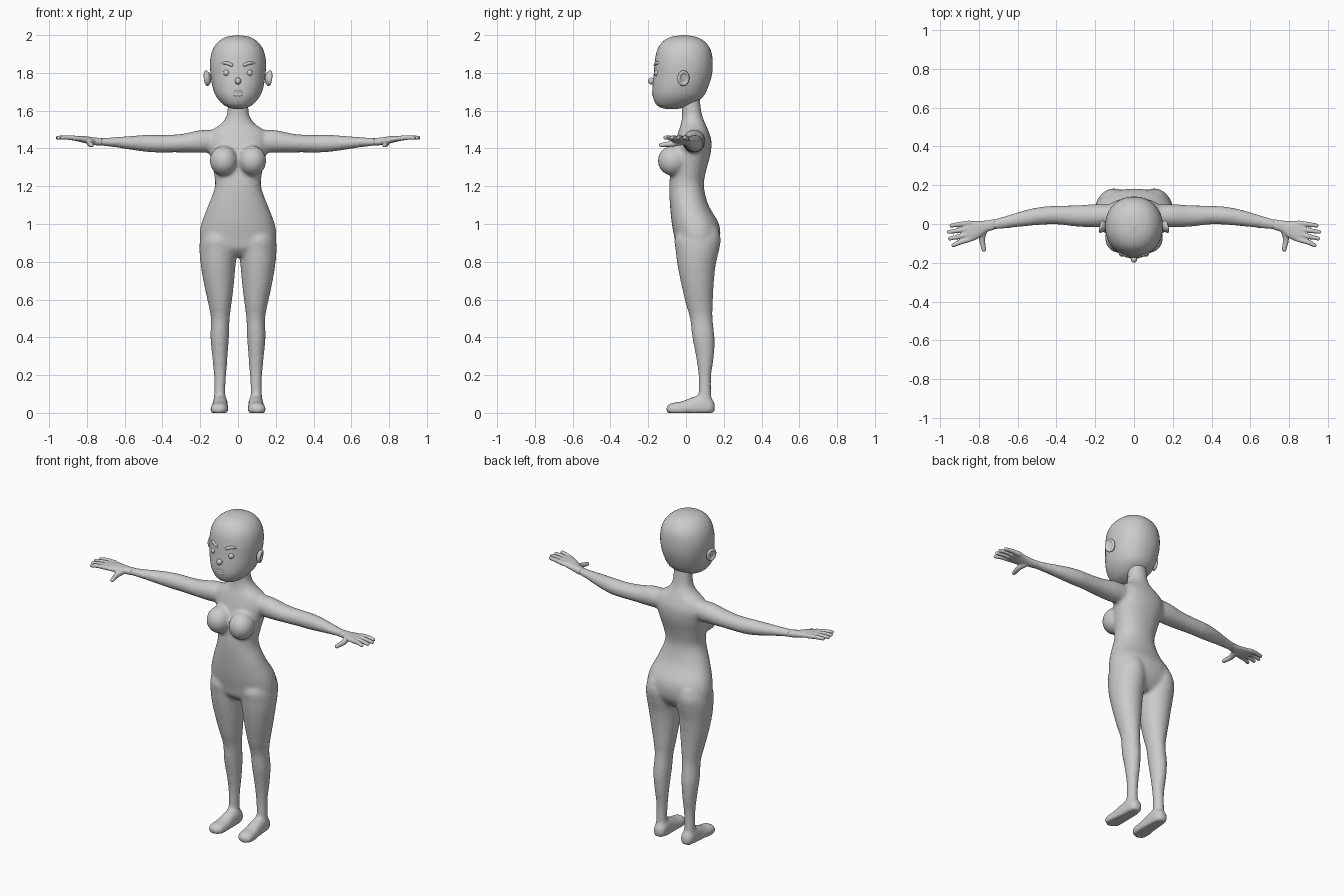
import bpy, bmesh, math
from mathutils import Vector, Matrix

skin = bpy.data.materials.new("plain grey")
skin.diffuse_color = (0.6, 0.6, 0.6, 1)


def spline(rows, steps=5):
    """Smoothly interpolate the cross-section rows."""
    rows = [Vector(r) for r in rows]
    p = [2 * rows[0] - rows[1]] + rows + [2 * rows[-1] - rows[-2]]
    out = []
    for i in range(1, len(p) - 2):
        a, b, c, d = p[i - 1:i + 3]
        for k in range(steps):
            t = k / steps
            out.append(0.5 * (2 * b + (c - a) * t + (2 * a - 5 * b + 4 * c - d) * t * t
                              + (3 * b - a - 3 * c + d) * t ** 3))
    return out + [rows[-1]]


def loft(bm, rows, axis="z", side=1, power=2.0, n=32, floor=None):
    """Rows are (position, centre a, radius a, centre b, radius b)."""
    rings = []
    for t, a, ra, b, rb in spline(rows):
        ring = []
        for k in range(n):
            w = math.tau * k / n
            c, s = math.cos(w), math.sin(w)
            u = a + max(ra, 0.001) * math.copysign(abs(c) ** (2 / power), c)
            v = b + max(rb, 0.001) * math.copysign(abs(s) ** (2 / power), s)
            co = {"z": (u, v, t), "x": (t, u, v), "y": (u, t, v)}[axis]
            z = co[2] if floor is None else max(co[2], floor)
            ring.append(bm.verts.new((co[0] * side, co[1], z)))
        rings.append(ring)
    faces = [bm.faces.new((p[k], p[(k + 1) % n], q[(k + 1) % n], q[k]))
             for p, q in zip(rings, rings[1:]) for k in range(n)]
    faces += [bm.faces.new(rings[0]), bm.faces.new(rings[-1])]
    bmesh.ops.recalc_face_normals(bm, faces=faces)


def ball(bm, centre, radii, rot=None):
    m = Matrix.Translation(centre) @ (rot or Matrix()) @ Matrix.Diagonal((*radii, 1))
    bmesh.ops.create_uvsphere(bm, u_segments=24, v_segments=16, radius=1, matrix=m)


def rod(bm, points, radii):
    """Round-ended limb through a few points."""
    rows = spline([(*p, r) for p, r in zip(points, radii)], 8)
    for x, y, z, r in rows:
        ball(bm, (x, y, z), (r, r, r))


def finish(bm, name, voxel=None, smooth=0):
    me = bpy.data.meshes.new(name)
    bm.to_mesh(me)
    bm.free()
    me.materials.append(skin)
    for f in me.polygons:
        f.use_smooth = True
    ob = bpy.data.objects.new(name, me)
    bpy.context.collection.objects.link(ob)
    if voxel:
        r = ob.modifiers.new("fuse", "REMESH")
        r.mode, r.voxel_size, r.use_smooth_shade = "VOXEL", voxel, True
        s = ob.modifiers.new("soften", "SMOOTH")
        s.factor, s.iterations = 0.5, smooth
    return ob


# Body: torso, neck, bust, arms, legs and feet fused into one skin
bm = bmesh.new()
loft(bm, [(0.83, 0, 0.10, 0.055, 0.07), (0.87, 0, 0.175, 0.055, 0.105),
          (0.92, 0, 0.203, 0.06, 0.12), (1.0, 0, 0.195, 0.05, 0.125),
          (1.1, 0, 0.157, 0.017, 0.102), (1.2, 0, 0.122, 0.003, 0.092),
          (1.28, 0, 0.13, 0.012, 0.094), (1.37, 0, 0.15, 0.03, 0.1),
          (1.44, 0, 0.16, 0.04, 0.095), (1.49, 0, 0.145, 0.04, 0.08),
          (1.53, 0, 0.09, 0.038, 0.065), (1.57, 0, 0.062, 0.033, 0.054),
          (1.62, 0, 0.055, 0.028, 0.05), (1.7, 0, 0.055, 0.02, 0.05)], power=2.2)
for s in (1, -1):
    ball(bm, (0.076 * s, -0.07, 1.335), (0.074, 0.08, 0.08))
    loft(bm, [(0.12, 0.045, 0.055, 1.44, 0.06), (0.2, 0.042, 0.06, 1.437, 0.06),
              (0.3, 0.042, 0.055, 1.428, 0.049), (0.4, 0.046, 0.048, 1.425, 0.046),
              (0.47, 0.043, 0.047, 1.426, 0.046), (0.55, 0.032, 0.043, 1.429, 0.039),
              (0.65, 0.012, 0.034, 1.433, 0.027), (0.73, -0.004, 0.027, 1.435, 0.021),
              (0.78, -0.015, 0.026, 1.437, 0.018)], "x", s)
    loft(bm, [(0.98, 0.105, 0.07, 0.07, 0.1), (0.92, 0.105, 0.095, 0.062, 0.122),
              (0.86, 0.104, 0.1, 0.06, 0.115), (0.78, 0.105, 0.092, 0.056, 0.101),
              (0.68, 0.101, 0.079, 0.061, 0.086), (0.58, 0.096, 0.062, 0.07, 0.072),
              (0.5, 0.094, 0.05, 0.081, 0.06), (0.4, 0.097, 0.049, 0.092, 0.059),
              (0.3, 0.096, 0.041, 0.1, 0.048), (0.2, 0.095, 0.033, 0.1, 0.034),
              (0.12, 0.097, 0.03, 0.1, 0.033), (0.04, 0.097, 0.034, 0.1, 0.036)], side=s)
    loft(bm, [(0.153, 0.094, 0.012, 0.03, 0.02), (0.14, 0.094, 0.033, 0.03, 0.04),
              (0.1, 0.094, 0.04, 0.035, 0.06), (0.04, 0.095, 0.042, 0.028, 0.058),
              (-0.02, 0.097, 0.047, 0.018, 0.044), (-0.07, 0.1, 0.047, 0.016, 0.038),
              (-0.095, 0.102, 0.034, 0.018, 0.026), (-0.105, 0.102, 0.01, 0.018, 0.01)],
         "y", s, 2.3, floor=0.0)
finish(bm, "body", 0.01, 9)

# Hands: flat palm, four fingers and a thumb
fingers = [(0.005, -0.008, 0.952), (-0.024, -0.041, 0.965), (-0.053, -0.075, 0.96), (-0.08, -0.11, 0.942)]
for s, label in ((1, "left"), (-1, "right")):
    bm = bmesh.new()
    loft(bm, [(0.72, -0.002, 0.027, 1.435, 0.02), (0.76, -0.012, 0.03, 1.438, 0.02),
              (0.8, -0.028, 0.044, 1.445, 0.019), (0.845, -0.038, 0.054, 1.452, 0.015),
              (0.882, -0.039, 0.052, 1.455, 0.011)], "x", s, 2.4)
    for y0, y1, tip in fingers:
        rod(bm, [(0.85 * s, y0, 1.453), (0.9 * s, (y0 + y1) / 2, 1.458), (tip * s - 0.01 * s, y1, 1.457)],
            [0.0135, 0.0125, 0.0105])
    rod(bm, [(0.775 * s, -0.03, 1.436), (0.784 * s, -0.075, 1.425), (0.775 * s, -0.132, 1.418)],
        [0.02, 0.016, 0.012])
    finish(bm, label + "_hand", 0.004, 4)

# Head
bm = bmesh.new()
loft(bm, [(1.608, 0, 0.005, -0.075, 0.01), (1.612, 0, 0.035, -0.075, 0.045),
          (1.63, 0, 0.075, -0.065, 0.09), (1.67, 0, 0.112, -0.044, 0.13),
          (1.72, 0, 0.133, -0.031, 0.146), (1.79, 0, 0.145, -0.017, 0.154),
          (1.86, 0, 0.148, -0.012, 0.153), (1.92, 0, 0.135, -0.011, 0.142),
          (1.965, 0, 0.104, -0.012, 0.112), (1.99, 0, 0.062, -0.012, 0.067),
          (2.0, 0, 0.004, -0.012, 0.004)], power=2.15, n=48)
finish(bm, "head")

# Ears: outer rim and sunken bowl
bm = bmesh.new()
for s in (1, -1):
    m = (Matrix.Translation((0.162 * s, -0.015, 1.772)) @ Matrix.Rotation(0.3 * s, 4, "Z")
         @ Matrix.Rotation(0.12 * s, 4, "Y"))
    for i in range(28):
        w = math.tau * i / 28
        ball(bm, m @ Vector((0.004 * s, 0.025 * math.cos(w), 0.033 * math.sin(w))), (0.009, 0.009, 0.009))
    ball(bm, m @ Vector((-0.006 * s, 0, 0)), (0.012, 0.027, 0.034), m.to_3x3().to_4x4())
finish(bm, "ears", 0.004, 4)

# Eyes, nose, brows and lips
bm = bmesh.new()
for s in (1, -1):
    ball(bm, (0.061 * s, -0.152, 1.8), (0.017, 0.017, 0.017))
finish(bm, "eyes")

bm = bmesh.new()
ball(bm, (0, -0.182, 1.757), (0.016, 0.018, 0.018))
finish(bm, "nose")

bm = bmesh.new()
for s in (1, -1):
    rod(bm, [(0.034 * s, -0.163, 1.842), (0.065 * s, -0.152, 1.853), (0.099 * s, -0.126, 1.847)],
        [0.009, 0.009, 0.004])
finish(bm, "eyebrows", 0.003, 2)

bm = bmesh.new()
for s in (1, -1):
    rod(bm, [(0, -0.172, 1.696), (0.014 * s, -0.173, 1.699), (0.04 * s, -0.162, 1.69)], [0.007, 0.008, 0.003])
    rod(bm, [(0, -0.172, 1.684), (0.015 * s, -0.171, 1.684), (0.036 * s, -0.163, 1.688)], [0.008, 0.008, 0.003])
finish(bm, "lips", 0.003, 1)
